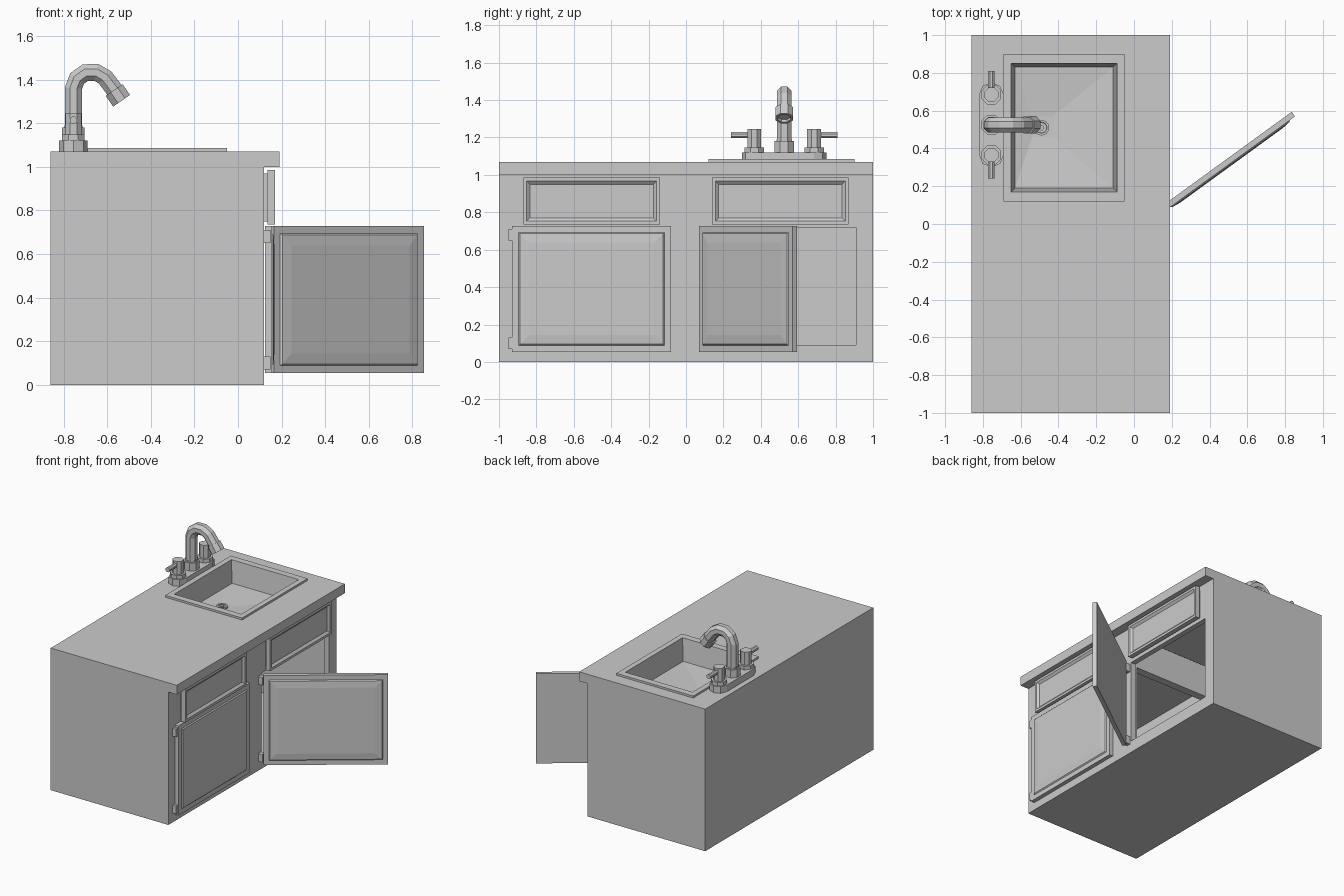
import bpy, bmesh, math
from mathutils import Vector, Matrix

if "Cube" in bpy.data.objects:
    bpy.data.objects.remove(bpy.data.objects["Cube"])


def loft(name, rings, cap_start=True, cap_end=True):
    """Bridge equal-length rings of points into one mesh object."""
    bm = bmesh.new()
    vs = [[bm.verts.new(p) for p in r] for r in rings]
    n = len(rings[0])
    for a, b in zip(vs, vs[1:]):
        for i in range(n):
            bm.faces.new((a[i], a[(i + 1) % n], b[(i + 1) % n], b[i]))
    if cap_start:
        bm.faces.new(vs[0][::-1])
    if cap_end:
        bm.faces.new(vs[-1])
    bmesh.ops.recalc_face_normals(bm, faces=bm.faces)
    me = bpy.data.meshes.new(name)
    bm.to_mesh(me)
    bm.free()
    ob = bpy.data.objects.new(name, me)
    bpy.context.collection.objects.link(ob)
    return ob


def rect_z(x0, x1, y0, y1, z):
    return [(x0, y0, z), (x1, y0, z), (x1, y1, z), (x0, y1, z)]


def box(name, x0, x1, y0, y1, z0, z1):
    return loft(name, [rect_z(x0, x1, y0, y1, z0), rect_z(x0, x1, y0, y1, z1)])


def cut(ob, *bounds):
    """Subtract a box from an object."""
    c = box("cutter", *bounds)
    c.hide_render = True
    m = ob.modifiers.new("cut", 'BOOLEAN')
    m.operation, m.solver, m.object = 'DIFFERENCE', 'EXACT', c
    bpy.context.view_layer.objects.active = ob
    bpy.ops.object.modifier_apply(modifier=m.name)
    bpy.data.objects.remove(c)


def front_panel(name, w, h, steps):
    """Cabinet front in the yz plane; steps are (inset, x) pairs."""
    return loft(name, [[(x, i, i), (x, w - i, i), (x, w - i, h - i), (x, i, h - i)]
                       for i, x in steps])


def turned(name, p0, axis, steps, sides=8):
    """Faceted lathe along an axis; steps are (radius, distance) pairs."""
    rot = Vector(axis).to_track_quat('Z', 'Y').to_matrix()
    rings = []
    for r, d in steps:
        rings.append([Vector(p0) + rot @ Vector((r * math.cos(t), r * math.sin(t), d))
                      for t in [(i + .5) * math.tau / sides for i in range(sides)]])
    return loft(name, rings)


# Hollow cabinet with two door openings
cabinet = box("cabinet", -.86, .12, -1, 1, 0, 1)
cut(cabinet, -.82, .08, -.96, .96, .09, 1.1)
for y0, y1 in ((.11, .91), (-.91, -.11)):
    cut(cabinet, 0, .2, y0, y1, .0901, .72)

# Framed partition between the two halves
partition = box("partition", -.82, .08, -.03, .03, .09, 1)
cut(partition, -.74, 0, -.1, .1, .17, .76)

# Countertop with sink hole
counter = box("countertop", -.86, .19, -1, 1, 1, 1.07)
cut(counter, -.66, -.08, .16, .86, .9, 1.2)

# Sink: rim, inner walls, sloping floor, underside
loft("sink", [rect_z(-.66, -.08, .16, .86, 1.07),
              rect_z(-.69, -.05, .12, .90, 1.07),
              rect_z(-.69, -.05, .12, .90, 1.085),
              rect_z(-.65, -.09, .17, .85, 1.085),
              rect_z(-.63, -.11, .19, .83, .92),
              rect_z(-.54, -.43, .46, .57, .90)], False, True)
loft("sink_underside", [rect_z(-.66, -.08, .16, .86, 1.07),
                        rect_z(-.65, -.09, .17, .85, .895)], False, True)
turned("drain", (-.49, .51, .895), (0, 0, 1),
       [(.042, 0), (.042, .016), (.03, .016), (.028, .008)], 10)
turned("drain_stopper", (-.49, .51, .9), (0, 0, 1), [(.015, 0), (.015, .015)])

# Doors: raised panels, left one closed and right one swung open
door_steps = [(0, -.03), (0, 0), (.035, 0), (.042, .007), (.09, .012)]
left_door = front_panel("left_door", .85, .675, door_steps)
left_door.location = (.155, -.93, .053)
right_door = front_panel("right_door", .85, .675, door_steps)
right_door.location = (.165, .07, .053)
right_door.rotation_euler = (0, 0, -math.radians(54))

# Drawer fronts with recessed fields, and the backing blocks behind them
for side, y in (("left", -.87), ("right", .14)):
    d = front_panel(side + "_drawer_front", .73, .25,
                    [(0, -.035), (0, 0), (.018, 0), (.035, -.014)])
    d.location = (.17, y, .735)
    box(side + "_drawer_back", .11, .136, y + .015, y + .715, .75, .97)

# Hinges
for z in (.07, .65):
    box("left_hinge", .115, .15, -.95, -.925, z, z + .06)
    box("right_hinge", .115, .155, .07, .10, z, z + .06)

# Tap base plate with faceted rounded ends
cx, cy = -.755, .525
outline = []
for end, start in ((1, 0), (-1, math.pi)):
    for i in range(5):
        t = start + i * math.pi / 4
        outline.append((cx + .065 * math.cos(t), cy + end * .16 + .065 * math.sin(t)))
loft("tap_plate", [[(x, y, z) for x, y in outline] for z in (1.07, 1.12)])

# Tap spout: collar, bent tube, nozzle
turned("spout_collar", (cx, cy, 1.115), (0, 0, 1),
       [(.056, 0), (.056, .065), (.045, .065), (.045, .075)])
path = [(-.755, 1.12), (-.755, 1.36), (-.738, 1.405), (-.70, 1.432), (-.65, 1.433),
        (-.61, 1.41), (-.55, 1.33)]
rings = []
for i, (x, z) in enumerate(path):
    a, b = Vector(path[max(i - 1, 0)]), Vector(path[min(i + 1, len(path) - 1)])
    t = (b - a).normalized()
    ring = []
    for k in range(8):
        u = (k + .5) * math.tau / 8
        c, s = .043 * math.cos(u), .043 * math.sin(u)
        ring.append((x + t.y * c, cy + s, z - t.x * c))
    rings.append(ring)
loft("spout", rings)
turned("nozzle", (-.568, cy, 1.352), (.57, 0, -.82),
       [(.051, 0), (.051, .06), (.036, .06), (.036, .045)])

# Tap handles, one each side
for s in (-1, 1):
    y = cy + s * .16
    turned("handle_body", (cx, y, 1.115), (0, 0, 1),
           [(.056, 0), (.056, .032), (.04, .032), (.04, .13)])
    turned("handle_lever", (cx, y, 1.213), (0, s, 0), [(.018, 0), (.018, .125)])
